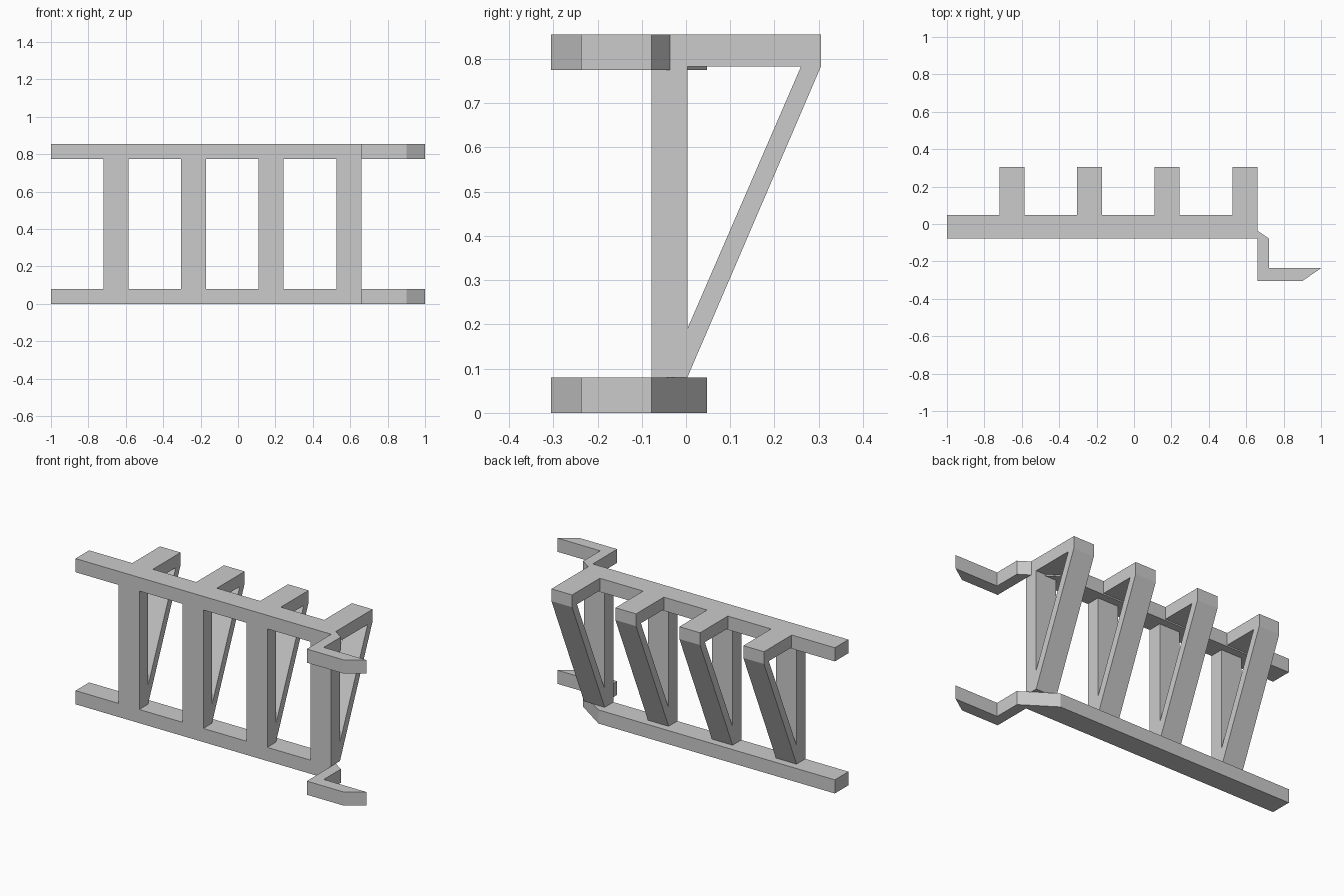
import bpy
import bmesh
from mathutils import Vector

cube = bpy.data.objects.get("Cube")
if cube:
    bpy.data.objects.remove(cube, do_unlink=True)

# Single plain grey material
grey = bpy.data.materials.new("light_grey")
grey.use_nodes = True
colour = (0.6, 0.6, 0.6, 1.0)
grey.diffuse_color = colour
grey.node_tree.nodes["Principled BSDF"].inputs["Base Color"].default_value = colour


def prism(name, points, direction):
    """Extrude a flat outline along a direction into a solid."""
    bm = bmesh.new()
    face = bm.faces.new([bm.verts.new(p) for p in points])
    ext = bmesh.ops.extrude_face_region(bm, geom=[face])
    moved = [g for g in ext["geom"] if isinstance(g, bmesh.types.BMVert)]
    bmesh.ops.translate(bm, verts=moved, vec=Vector(direction))
    bmesh.ops.recalc_face_normals(bm, faces=bm.faces)
    mesh = bpy.data.meshes.new(name)
    bm.to_mesh(mesh)
    bm.free()
    mesh.materials.append(grey)
    obj = bpy.data.objects.new(name, mesh)
    bpy.context.collection.objects.link(obj)
    return obj


BAR = 0.08
TOP = 0.855
FRONT, BACK = -0.078, 0.048
POST_BACK = 0.003
REACH = 0.305
ARM_BOTTOM = 0.783

# Rails with a mitred corner and hooked end, top and bottom
rail = [(-1, FRONT), (0.66, FRONT), (0.66, -REACH), (0.9, -REACH),
        (1, -0.236), (0.722, -0.236), (0.722, FRONT), (0.535, BACK), (-1, BACK)]
for name, z in (("bottom_rail", 0), ("top_rail", TOP - BAR)):
    prism(name, [(x, y, z) for x, y in rail], (0, 0, BAR))

# Side profiles (y, z) of each triangular support
post = [(FRONT, BAR), (POST_BACK, BAR), (POST_BACK, ARM_BOTTOM), (FRONT, ARM_BOTTOM)]
arm = [(-0.036, ARM_BOTTOM), (REACH, ARM_BOTTOM), (REACH, TOP), (-0.036, TOP)]
brace = [(POST_BACK, BAR), (REACH, ARM_BOTTOM), (0.26, ARM_BOTTOM), (POST_BACK, 0.19)]

# Four evenly spaced supports
WIDTH = 0.134
for i in range(4):
    x = -0.72 + i * 0.4153
    for part, profile in (("post", post), ("top_arm", arm), ("brace", brace)):
        prism(f"{part}_{i + 1}", [(x, y, z) for y, z in profile], (WIDTH, 0, 0))
